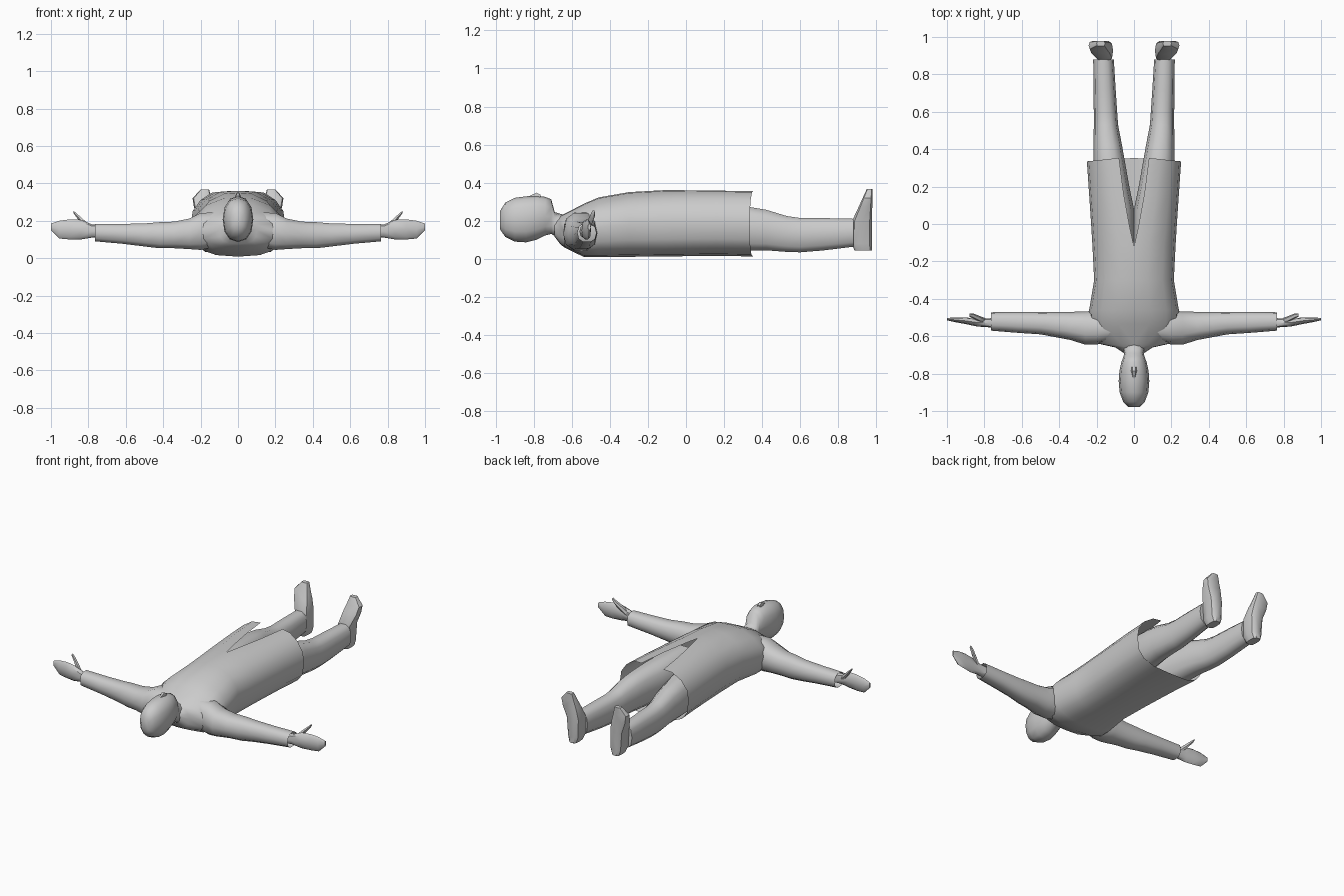
import bpy, bmesh, math

if "Cube" in bpy.data.objects:
    bpy.data.objects.remove(bpy.data.objects["Cube"])

grey = bpy.data.materials.new("plain grey")
grey.diffuse_color = (0.6, 0.6, 0.6, 1)
grey.use_nodes = True
grey.node_tree.nodes["Principled BSDF"].inputs["Base Color"].default_value = grey.diffuse_color


def loft(name, rings, closed=True, cap_start=False, cap_end=False, mirror=True, angle=50):
    """Skin a list of equal-length rings, optionally mirrored across x = 0."""
    bm = bmesh.new()
    vs = [[bm.verts.new(p) for p in r] for r in rings]
    n = len(rings[0])
    for a, b in zip(vs, vs[1:]):
        for i in range(n if closed else n - 1):
            j = (i + 1) % n
            bm.faces.new((a[i], a[j], b[j], b[i]))
    if cap_start:
        bm.faces.new(vs[0])
    if cap_end:
        bm.faces.new(vs[-1])
    bmesh.ops.recalc_face_normals(bm, faces=bm.faces)
    me = bpy.data.meshes.new(name)
    bm.to_mesh(me)
    bm.free()
    me.materials.append(grey)
    ob = bpy.data.objects.new(name, me)
    bpy.context.collection.objects.link(ob)
    bpy.ops.object.select_all(action='DESELECT')
    ob.select_set(True)
    bpy.context.view_layer.objects.active = ob
    bpy.ops.object.shade_smooth_by_angle(angle=math.radians(angle))
    if mirror:
        m = ob.modifiers.new("mirror", 'MIRROR')
        m.merge_threshold = 0.001
    return ob


def oval(axis, pos, a0, a1, b0, b1, n=10, power=0.8):
    """Rounded section across an axis, filling the range a0..a1 by b0..b1."""
    pts = []
    for i in range(n):
        t = 2 * math.pi * i / n
        c, s = math.cos(t), math.sin(t)
        a = (a0 + a1) / 2 + (a1 - a0) / 2 * math.copysign(abs(c) ** power, c)
        b = (b0 + b1) / 2 + (b1 - b0) / 2 * math.copysign(abs(s) ** power, s)
        pts.append({'x': (pos, a, b), 'y': (a, pos, b), 'z': (a, b, pos)}[axis])
    return pts


# Long coat: half sections from the front edge round the side to the spine
PROFILE = [(0, 1), (.35, .985), (.72, .87), (.95, .7), (1, .5),
           (.95, .26), (.8, .12), (.5, .03), (0, 0)]
# y, half width, front height, back height, front opening
COAT = [(-.69, .055, .2, .115, 0), (-.66, .10, .225, .075, 0), (-.64, .19, .235, .06, 0),
        (-.535, .235, .29, .008, 0), (-.46, .24, .322, .008, 0), (-.3, .213, .35, .01, 0),
        (-.12, .222, .36, .012, 0), (-.02, .228, .36, .013, .022),
        (.16, .24, .358, .015, .055), (.335, .252, .355, .012, .08)]
rings = []
for k, (y, w, zt, zb, s) in enumerate(COAT):
    hem = k == len(COAT) - 1
    ring = []
    for u, v in PROFILE:
        x = s * v + (w - s * v) * u
        ring.append((x, y + (.018 * (1 - u) if hem else 0), zb + (zt - zb) * v))
    rings.append(ring)
loft("coat", rings, closed=False)

# Sleeves, open at the cuff
SLEEVE = [(.1, -.62, -.47, .06, .25), (.2, -.645, -.465, .04, .245),
          (.26, -.645, -.467, .045, .215), (.34, -.62, -.47, .05, .198),
          (.42, -.605, -.47, .05, .195), (.5, -.59, -.47, .06, .188),
          (.62, -.582, -.47, .075, .185), (.765, -.57, -.472, .088, .185)]
loft("sleeve", [oval('x', *s) for s in SLEEVE])

# Hands and thumbs
HAND = [(.72, -.56, -.5, .11, .175), (.78, -.552, -.505, .11, .18),
        (.84, -.548, -.505, .1, .205), (.9, -.535, -.5, .1, .207),
        (.955, -.525, -.5, .105, .2), (1, -.515, -.502, .15, .185)]
loft("hand", [oval('x', *h, n=8) for h in HAND], cap_start=True, cap_end=True)
THUMB = [(.79, -.54, -.505, .135, .175), (.83, -.52, -.49, .175, .212),
         (.86, -.505, -.478, .212, .238), (.88, -.495, -.478, .24, .255)]
loft("thumb", [oval('x', *t, n=6) for t in THUMB], cap_start=True, cap_end=True)

# Trouser legs, meeting at the crotch
LEG = [(-.1, 0, .19, .04, .3), (.08, 0, .2, .035, .3), (.2, .025, .212, .035, .29),
       (.33, .048, .217, .038, .277), (.42, .064, .216, .04, .262), (.53, .085, .215, .032, .228),
       (.6, .09, .215, .03, .218), (.72, .098, .217, .04, .217), (.88, .108, .218, .06, .213)]
loft("trouser_leg", [oval('y', *g) for g in LEG], cap_start=True, cap_end=True)

# Shoes, toes pointing up and slightly outward
SHOE = [(.042, .13, .185, .885, .98), (.08, .115, .198, .868, .98), (.2, .112, .208, .872, .98),
        (.27, .125, .235, .905, .98), (.32, .14, .243, .928, .98), (.367, .155, .2, .95, .98)]
shoe = [oval('z', *s, n=10, power=.6) for s in SHOE]
loft("shoe", shoe, cap_start=True, cap_end=True, angle=40)

# Head and neck, face up
HEAD = [(-.978, -.03, .03, .155, .25), (-.95, -.058, .058, .115, .295),
        (-.9, -.077, .077, .09, .32), (-.84, -.082, .082, .086, .328),
        (-.785, -.078, .078, .1, .332), (-.74, -.068, .068, .122, .325),
        (-.708, -.056, .056, .13, .312), (-.69, -.052, .052, .12, .245),
        (-.64, -.07, .07, .09, .23), (-.6, -.09, .09, .07, .23)]
loft("head", [oval('y', *h, n=12, power=.9) for h in HEAD], cap_start=True, cap_end=True,
     mirror=False, angle=60)

# Nose
NOSE = [(-.825, -.008, .008, .3, .33), (-.785, -.016, .016, .3, .35), (-.765, -.014, .014, .3, .338)]
loft("nose", [oval('y', *p, n=6) for p in NOSE], cap_start=True, cap_end=True, mirror=False)
